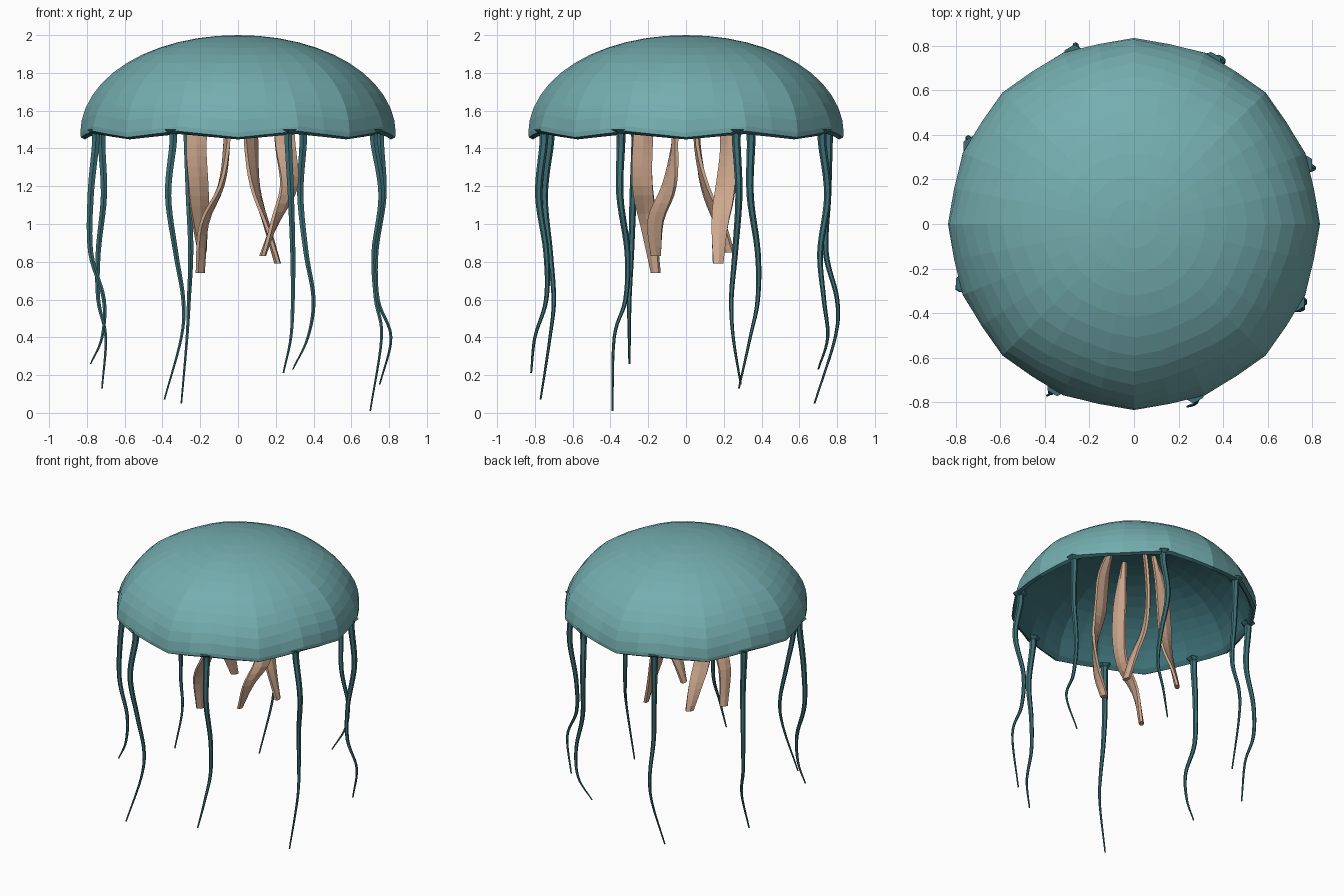
import bpy, bmesh, math
from mathutils import Vector

cube = bpy.data.objects.get("Cube")
if cube:
    bpy.data.objects.remove(cube, do_unlink=True)


def material(name, rgb):
    m = bpy.data.materials.new(name)
    m.use_nodes = True
    m.diffuse_color = (*rgb, 1)
    m.node_tree.nodes["Principled BSDF"].inputs["Base Color"].default_value = (*rgb, 1)
    return m


TEAL = material("pale_teal", (0.175, 0.42, 0.43))
DARK = material("deep_teal", (0.045, 0.16, 0.18))
PEACH = material("peach", (0.63, 0.40, 0.275))


def finish(name, bm, mats):
    bmesh.ops.recalc_face_normals(bm, faces=bm.faces)
    mesh = bpy.data.meshes.new(name)
    bm.to_mesh(mesh)
    bm.free()
    for m in mats:
        mesh.materials.append(m)
    obj = bpy.data.objects.new(name, mesh)
    bpy.context.collection.objects.link(obj)
    return obj


def bridge(bm, a, b, mat=0):
    n = len(a)
    for i in range(n):
        j = (i + 1) % n
        bm.faces.new((a[i], a[j], b[j], b[i])).material_index = mat


def spline(points, steps):
    """Smooth path through the points."""
    p = [Vector(q) for q in points]
    p = [2 * p[0] - p[1]] + p + [2 * p[-1] - p[-2]]
    path = []
    for a, b, c, d in zip(p, p[1:], p[2:], p[3:]):
        for s in range(steps):
            t = s / steps
            path.append(b + (c - a) * t / 2 + (2 * a - 5 * b + 4 * c - d) * t * t / 2
                        + (3 * b - a - 3 * c + d) * t ** 3 / 2)
    return path + [p[-2]]


def sweep(name, path, size, sides, mat):
    """Horizontal elliptical sections along a path; size(t) gives width, depth, turn."""
    bm = bmesh.new()
    rings = []
    for k, c in enumerate(path):
        w, d, turn = size(k / (len(path) - 1))
        ring = []
        for i in range(sides):
            a = math.tau * (i + 0.5) / sides
            u, v = w * math.cos(a), d * math.sin(a)
            ring.append(bm.verts.new((c.x + u * math.cos(turn) - v * math.sin(turn),
                                      c.y + u * math.sin(turn) + v * math.cos(turn), c.z)))
        rings.append(ring)
    for a, b in zip(rings, rings[1:]):
        bridge(bm, a, b)
    bm.faces.new(rings[0])
    bm.faces.new(rings[-1])
    return finish(name, bm, [mat])


# Bell: hollow dome with eight soft lobes and a curled rim
SEGMENTS, RINGS = 32, 12
outer = [(0.835 * math.sin(t), 1.5 + 0.5 * math.cos(t))
         for t in (math.pi / 2 * i / RINGS for i in range(1, RINGS + 1))]
lip = [(0.832, 1.475), (0.81, 1.462)]
inner = [(0.79 * math.sin(t), 1.49 + 0.475 * math.cos(t))
         for t in (math.pi / 2 * i / RINGS for i in range(RINGS, 0, -1))]


def bell_ring(bm, r, z):
    edge = (r / 0.835) ** 6
    groove = 0.04 * math.sin(math.pi * min(1, max(0, (z - 1.48) / 0.52)))
    ring = []
    for i in range(SEGMENTS):
        a = math.tau * i / SEGMENTS
        lobe = math.cos(8 * a)
        rr = r * (1 - groove * (1 - lobe) / 2 - 0.006 * edge * (1 - math.cos(16 * a)))
        ring.append(bm.verts.new((rr * math.cos(a), rr * math.sin(a), z - 0.017 * edge * lobe)))
    return ring


bm = bmesh.new()
rings = [bell_ring(bm, r, z) for r, z in outer + lip + inner]
for k, (a, b) in enumerate(zip(rings, rings[1:])):
    bridge(bm, a, b, 0 if k < RINGS else 1)
for ring, z, mat in ((rings[0], 2.0, 0), (rings[-1], 1.965, 1)):
    tip = bm.verts.new((0, 0, z))
    for i in range(SEGMENTS):
        bm.faces.new((ring[i], ring[(i + 1) % SEGMENTS], tip)).material_index = mat
finish("bell", bm, [TEAL, DARK])

# Tentacles: x and y at four shared heights, then the tip
LEVELS = (1.15, 0.85, 0.6, 0.4)
TENTACLES = [
    ((.77, .73, .74, .81), (.28, .26, .24, .25), (.75, .29, .15)),
    ((.33, .36, .40, .37), (.75, .71, .73, .75), (.29, .70, .23)),
    ((-.26, -.25, -.26, -.27), (.75, .74, .80, .79), (-.30, .68, .05)),
    ((-.71, -.74, -.74, -.70), (.34, .38, .38, .34), (-.72, .28, .13)),
    ((-.78, -.78, -.71, -.72), (-.28, -.29, -.30, -.30), (-.78, -.30, .26)),
    ((-.37, -.33, -.29, -.30), (-.75, -.72, -.70, -.72), (-.39, -.77, .07)),
    ((.28, .29, .29, .28), (-.78, -.74, -.74, -.80), (.24, -.82, .21)),
    ((.76, .72, .73, .76), (-.35, -.31, -.32, -.38), (.70, -.39, .01)),
]


def tentacle_size(t):
    r = 0.021 * (1 - t) + 0.005 + 0.025 * max(0, 1 - t * 18)
    return r, r, 0


for k, (xs, ys, tip) in enumerate(TENTACLES):
    a = math.radians(19.5 + 45 * k)
    x, y = 0.8 * math.cos(a), 0.8 * math.sin(a)
    path = [(x, y, 1.5), (x, y, 1.42), *zip(xs, ys, LEVELS), tip]
    sweep(f"tentacle_{k + 1}", spline(path, 6), tentacle_size, 6, DARK)

# Oral arms: twisting ribbons hung from the dome ceiling
ARMS = [
    (((.07, .23, 1.42), (.09, .21, 1.2), (.15, .18, 1.0), (.21, .17, .79)), 55, 100),
    (((.25, -.06, 1.42), (.27, -.09, 1.2), (.20, -.16, 1.02), (.13, -.16, .83)), 10, 95),
    (((-.06, -.23, 1.42), (-.09, -.23, 1.2), (-.18, -.20, 1.0), (-.20, -.16, .74)), 100, 50),
    (((-.22, .06, 1.42), (-.21, .10, 1.2), (-.20, .18, 1.0), (-.19, .23, .85)), 0, 50),
]
for k, (points, start, end) in enumerate(ARMS):
    x, y, _ = points[0]

    def arm_size(t):
        w = 0.062 * min(1, 0.3 + 3 * t, 0.5 + 1.6 * (1 - t))
        return w, 0.018, math.radians(start + (end - start) * max(0, (t - 0.4) / 0.6))

    path = [(x * 0.65, y * 0.65, 1.94), (x * 0.9, y * 0.9, 1.7), *points]
    sweep(f"oral_arm_{k + 1}", spline(path, 4), arm_size, 6, PEACH)
